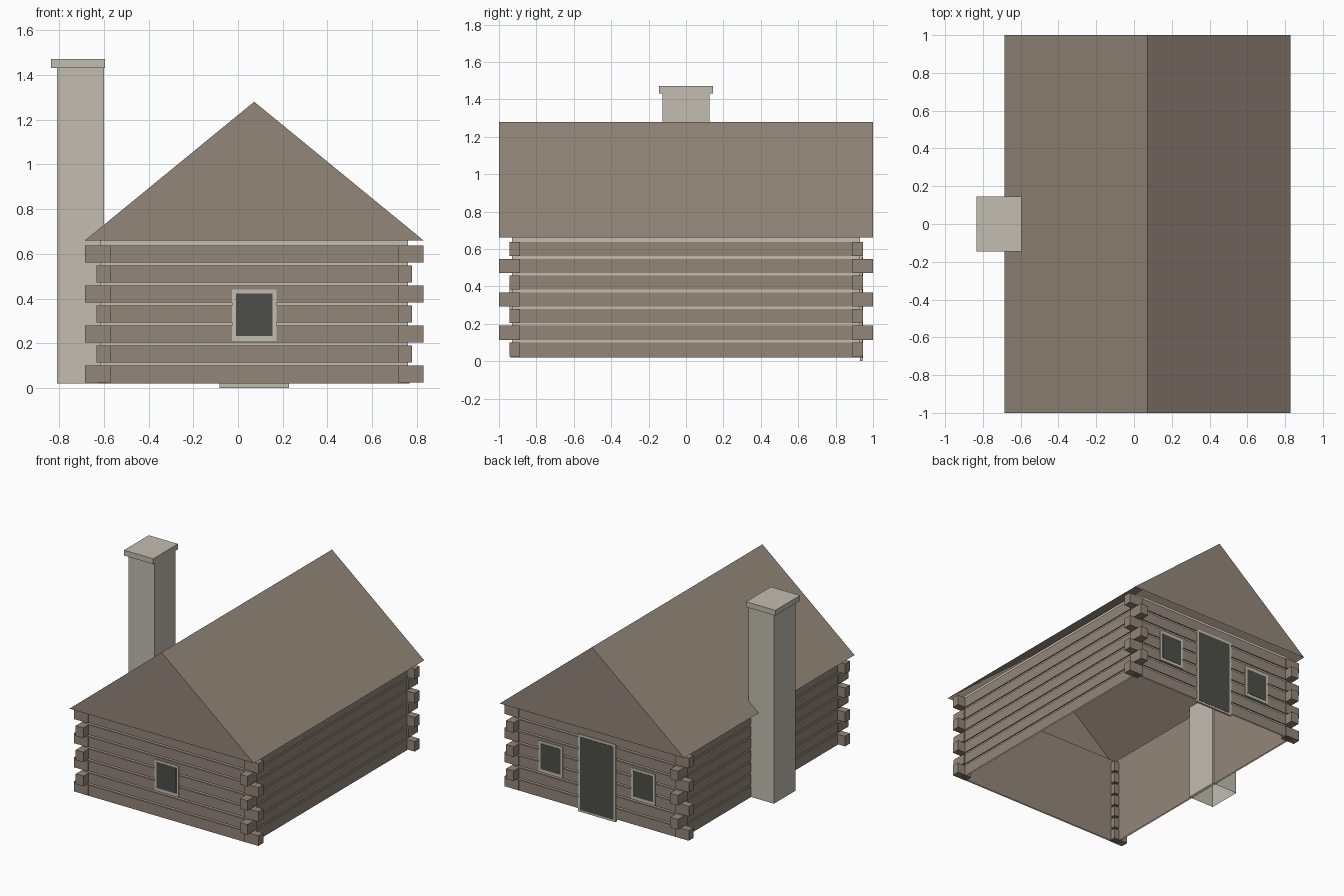
import bpy
import bmesh
from mathutils import Vector

cube = bpy.data.objects.get("Cube")
if cube:
    bpy.data.objects.remove(cube, do_unlink=True)


def material(name, rgb):
    m = bpy.data.materials.new(name)
    m.use_nodes = True
    m.diffuse_color = (*rgb, 1)
    m.node_tree.nodes["Principled BSDF"].inputs["Base Color"].default_value = (*rgb, 1)
    return m


WOOD = material("brown wood", (0.29, 0.24, 0.19))
STONE = material("pale stone", (0.54, 0.51, 0.44))
GLASS = material("dark opening", (0.075, 0.076, 0.066))

CX = 0.0725              # middle of the house
HX, HY = 0.695, 0.937    # half sizes of the walls
BASE, EAVE, RIDGE = 0.02, 0.66, 1.28
ROWS, PITCH, LOG = 7, 0.0895, 0.075


def finish(name, bm, *mats):
    me = bpy.data.meshes.new(name)
    bm.to_mesh(me)
    bm.free()
    for m in mats:
        me.materials.append(m)
    ob = bpy.data.objects.new(name, me)
    bpy.context.collection.objects.link(ob)
    return ob


def add_box(bm, lo, hi, open_bottom=False, open_top=False):
    lo, hi = Vector(lo), Vector(hi)
    verts = bmesh.ops.create_cube(bm, size=1)["verts"]
    for v in verts:
        v.co = (lo + hi) / 2 + v.co * (hi - lo)
    faces = list({f for v in verts for f in v.link_faces})
    drop = [f for f in faces
            if (open_bottom and f.normal.z < -0.5) or (open_top and f.normal.z > 0.5)]
    bmesh.ops.delete(bm, geom=drop, context="FACES")


def box(name, lo, hi, mat, **kw):
    bm = bmesh.new()
    add_box(bm, lo, hi, **kw)
    return finish(name, bm, mat)


# Log walls: a stepped profile of logs and recessed filler, swept round the house
profile = []             # (height, inset, material of the band above)
for i in range(ROWS):
    bottom = BASE + 0.005 + i * PITCH if i else BASE
    top = BASE + 0.005 + i * PITCH + LOG
    profile += [(bottom, 0, 0), (top, 0, 0), (top, 0.008, 1)]
    nxt = BASE + 0.005 + (i + 1) * PITCH if i < ROWS - 1 else EAVE
    profile.append((nxt, 0.008, 0))

bm = bmesh.new()
rings = []
for z, inset, _ in profile:
    x, y = HX - inset, HY - inset
    rings.append([bm.verts.new((CX + sx * x, sy * y, z))
                  for sx, sy in ((-1, -1), (1, -1), (1, 1), (-1, 1))])
for k in range(len(rings) - 1):
    a, b = rings[k], rings[k + 1]
    for j in range(4):
        n = (j + 1) % 4
        f = bm.faces.new((a[j], a[n], b[n], b[j]))
        f.material_index = profile[k][2]
finish("log_walls", bm, WOOD, STONE)

# Plain wall lining, facing inward
bm = bmesh.new()
add_box(bm, (CX - HX + 0.011, -HY + 0.011, BASE), (CX + HX - 0.011, HY - 0.011, EAVE),
        open_bottom=True, open_top=True)
bmesh.ops.reverse_faces(bm, faces=bm.faces[:])
finish("wall_lining", bm, WOOD)

# Log ends at the corners, alternately reaching out sideways and lengthways
bm = bmesh.new()
for i in range(ROWS):
    z = BASE + 0.005 + i * PITCH
    reach_x, reach_y = (0.757, 0.945) if i % 2 == 0 else (0.705, 1.0)
    for sx in (-1, 1):
        for sy in (-1, 1):
            xs = sorted((CX + sx * 0.643, CX + sx * reach_x))
            ys = sorted((sy * 0.888, sy * reach_y))
            add_box(bm, (xs[0], ys[0], z), (xs[1], ys[1], z + LOG))
finish("log_ends", bm, WOOD)

# Roof: two slopes and two gables, open underneath
bm = bmesh.new()
ends = []
for y in (-1, 1):
    ends.append([bm.verts.new(p) for p in
                 ((CX - 0.757, y, EAVE), (CX + 0.757, y, EAVE), (CX, y, RIDGE))])
(fl, fr, ft), (bl, br, bt) = ends
for loop in ((fl, fr, ft), (br, bl, bt), (fr, br, bt, ft), (bl, fl, ft, bt)):
    bm.faces.new(loop)
finish("roof", bm, WOOD)

# Chimney
box("chimney", (-0.81, -0.125, BASE), (-0.6, 0.125, 1.43), STONE, open_bottom=True)
box("chimney_cap", (-0.835, -0.145, 1.43), (-0.595, 0.145, 1.47), STONE)


# Windows and door: a pale frame with a dark panel on it
def opening(name, x, side, half, z0, z1, rim, sill):
    def slab(part, w, lo, hi, near, far, mat):
        ys = sorted((side * near, side * far))
        box(name + part, (x - w, ys[0], lo), (x + w, ys[1], hi), mat)
    slab("_frame", half, z0, z1, HY - 0.008, HY + 0.006, STONE)
    slab("_panel", half - rim, z0 + sill, z1 - rim, HY + 0.004, HY + 0.008, GLASS)


opening("front_window", CX, -1, 0.1, 0.21, 0.44, 0.018, 0.022)
for label, offset in (("left", 0.38), ("right", -0.38)):
    opening("back_window_" + label, CX + offset, 1, 0.1, 0.21, 0.44, 0.018, 0.022)
opening("back_door", CX, 1, 0.155, 0.0, 0.575, 0.018, 0.015)
